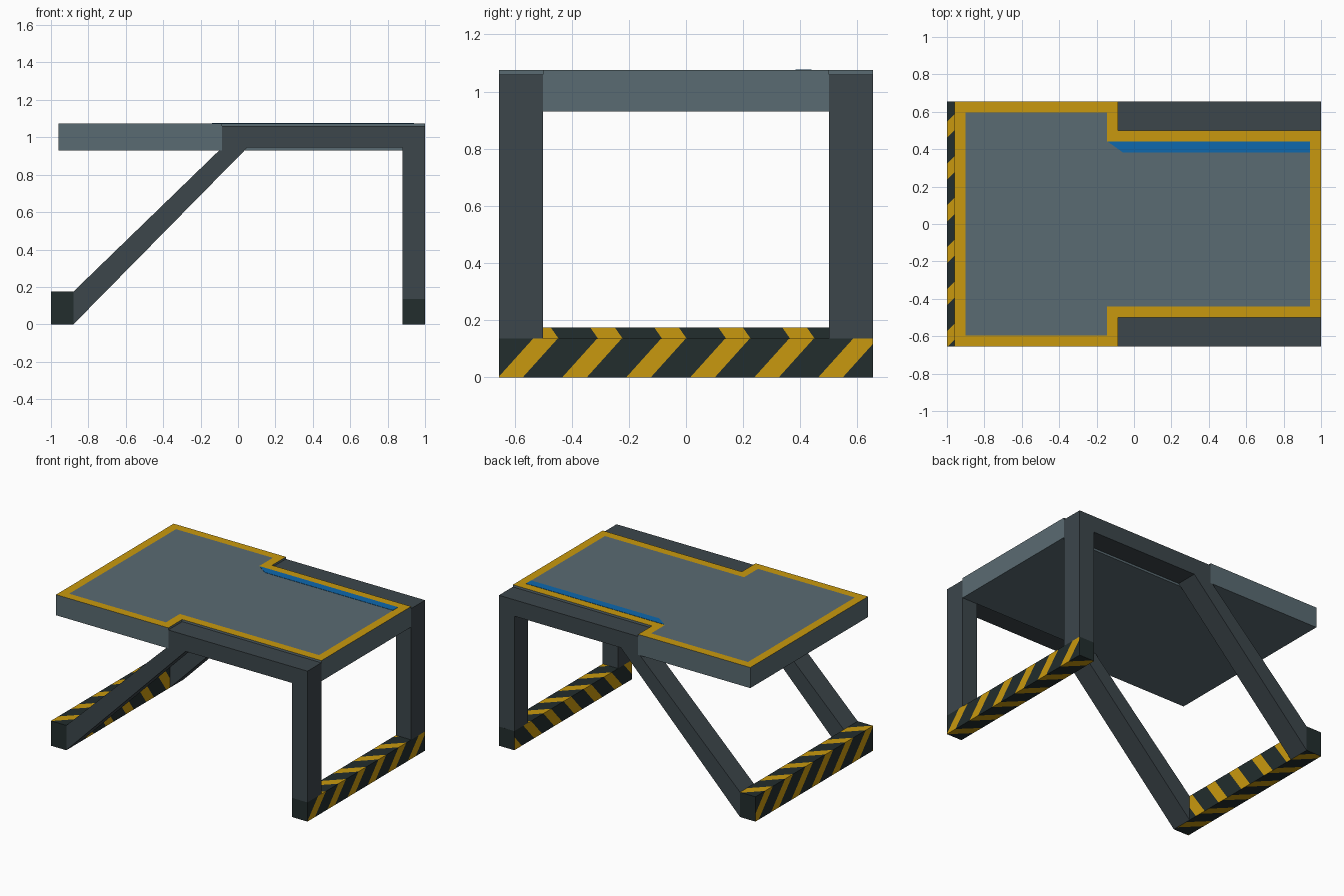
import bpy, bmesh, math
from mathutils import Vector

if "Cube" in bpy.data.objects:
    bpy.data.objects.remove(bpy.data.objects["Cube"])


def material(name, r, g, b):
    def lin(c):
        c /= 255
        return c / 12.92 if c <= 0.04045 else ((c + 0.055) / 1.055) ** 2.4
    m = bpy.data.materials.new(name)
    m.diffuse_color = (lin(r), lin(g), lin(b), 1)
    m.use_nodes = True
    m.node_tree.nodes["Principled BSDF"].inputs["Base Color"].default_value = m.diffuse_color
    return m


DECK_GREY = material("deck grey", 90, 107, 114)
FRAME_GREY = material("frame grey", 60, 70, 75)
YELLOW = material("warning yellow", 201, 153, 14)
BLACK = material("warning black", 34, 45, 45)
BLUE = material("marking blue", 14, 104, 174)


def prism(pts, depth):
    """Closed bmesh from a loop of 3D points pushed along a depth vector."""
    bm = bmesh.new()
    face = bm.faces.new([bm.verts.new(p) for p in pts])
    res = bmesh.ops.extrude_face_region(bm, geom=[face], use_keep_orig=True)
    moved = [v for v in res["geom"] if isinstance(v, bmesh.types.BMVert)]
    bmesh.ops.translate(bm, verts=moved, vec=depth)
    bmesh.ops.recalc_face_normals(bm, faces=bm.faces)
    return bm


def finish(name, bm, mats):
    me = bpy.data.meshes.new(name)
    bm.to_mesh(me)
    bm.free()
    for m in mats:
        me.materials.append(m)
    ob = bpy.data.objects.new(name, me)
    bpy.context.collection.objects.link(ob)
    return ob


# Deck: wide rear half, narrow front half, yellow border inset on top
half = [(-0.96, 0.655), (-0.085, 0.655), (-0.085, 0.5), (1.0, 0.5)]
outline = half + [(x, -y) for x, y in reversed(half)]
bm = prism([(x, y, 0.93) for x, y in outline], (0, 0, 0.145))
top = next(f for f in bm.faces if f.normal.z > 0.9)
ring = bmesh.ops.inset_individual(bm, faces=[top], thickness=0.06, use_even_offset=True)
for f in bm.faces:
    if f.normal.z > 0.9 and len(f.verts) == 4:
        f.material_index = 1
finish("deck", bm, [DECK_GREY, YELLOW])

# Blue marking along one edge of the deck
mark = [(-0.14, 0.44), (0.94, 0.44), (0.94, 0.383), (-0.06, 0.383)]
finish("blue_marking", prism([(x, y, 1.073) for x, y in mark], (0, 0, 0.004)), [BLUE])

# Side frames: diagonal strut, top rail and upright leg in one profile
profile = [(-0.88, 0), (-0.88, 0.175), (-0.085, 0.945), (-0.085, 1.06), (1.0, 1.06),
           (1.0, 0.135), (0.88, 0.135), (0.88, 0.945), (0.05, 0.945)]
frame = finish("side_frames", prism([(x, 0.5, z) for x, z in profile], (0, 0.155, 0)),
               [FRAME_GREY])
frame.modifiers.new("mirror", "MIRROR").use_axis = (False, True, False)

PERIOD, WIDTH = 0.224, 0.086


def striped_bar(name, x0, x1, height, rules):
    """Floor bar; each rule is (face normal, stripe direction, stripe centre)."""
    bm = prism([(x, y, 0) for x, y in ((x0, -0.655), (x1, -0.655), (x1, 0.655), (x0, 0.655))],
               (0, 0, height))
    for normal, direction, centre in rules:
        normal, direction = Vector(normal), Vector(direction)
        for k in range(-9, 10):
            for side in (-0.5, 0.5):
                d = centre + k * PERIOD + side * WIDTH
                faces = [f for f in bm.faces if f.normal.dot(normal) > 0.9]
                edges = {e for f in faces for e in f.edges}
                verts = {v for f in faces for v in f.verts}
                bmesh.ops.bisect_plane(bm, geom=faces + list(edges) + list(verts), dist=1e-5,
                                       plane_co=direction * (d / direction.length_squared),
                                       plane_no=direction.normalized())
        bm.normal_update()
        for f in bm.faces:
            if f.normal.dot(normal) > 0.9:
                phase = (f.calc_center_median().dot(direction) - centre) / PERIOD
                if abs(phase - round(phase)) * PERIOD < WIDTH / 2:
                    f.material_index = 1
    finish(name, bm, [BLACK, YELLOW])


# Floor bars with chevron stripes on the four long faces
striped_bar("right_floor_bar", 0.88, 1.0, 0.135, [
    ((1, 0, 0), (0, 1, -0.9), -0.614),
    ((0, 0, 1), (-1, 1, 0), -1.49),
    ((-1, 0, 0), (0, 1, -0.9), -0.73),
    ((0, 0, -1), (1, 1, 0), 0.386)])
striped_bar("left_floor_bar", -1.0, -0.88, 0.175, [
    ((-1, 0, 0), (0, 1, 0.9), 0.4375),
    ((0, 0, 1), (-1, 1, 0), 1.28),
    ((1, 0, 0), (0, 1, 0.7), -0.17),
    ((0, 0, -1), (1, 1, 0), -0.5625)])
